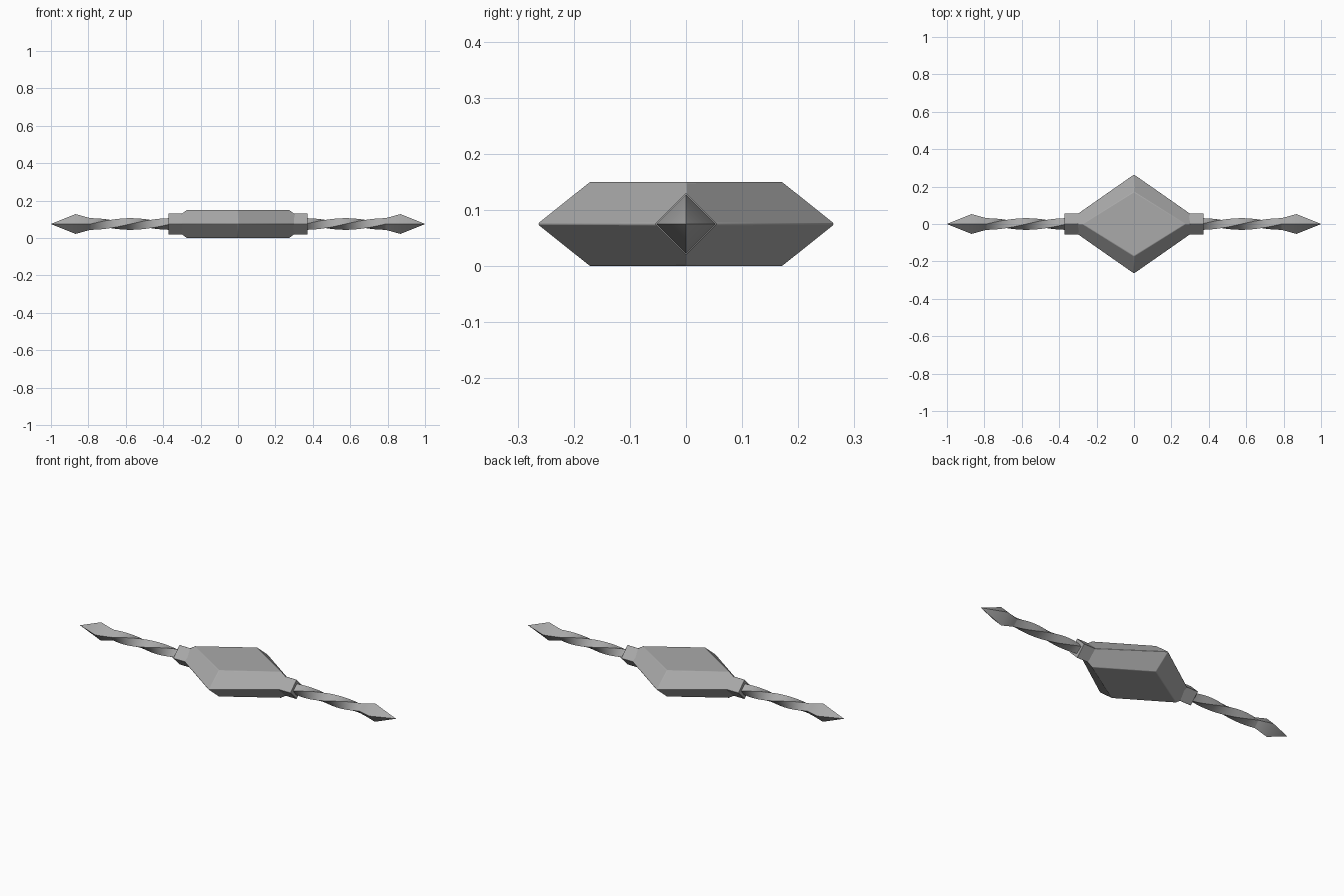
import bpy, bmesh, math
from mathutils import Matrix

if "Cube" in bpy.data.objects:
    bpy.data.objects.remove(bpy.data.objects["Cube"], do_unlink=True)

MID = 0.075  # height of the long axis

steel = bpy.data.materials.new("steel grey")
steel.use_nodes = True
steel.diffuse_color = (0.4, 0.4, 0.4, 1)
steel.node_tree.nodes["Principled BSDF"].inputs["Base Color"].default_value = (0.4, 0.4, 0.4, 1)


def loft(name, rings, bevel=0.0):
    """Skin a list of four-point rings, capping both ends."""
    bm = bmesh.new()
    loops = [[bm.verts.new(p) for p in ring] for ring in rings]
    for a, b in zip(loops, loops[1:]):
        for i in range(4):
            j = (i + 1) % 4
            bm.faces.new((a[i], a[j], b[j], b[i]))
    bm.faces.new(loops[0][::-1])
    bm.faces.new(loops[-1])
    bmesh.ops.remove_doubles(bm, verts=bm.verts, dist=1e-5)
    bmesh.ops.recalc_face_normals(bm, faces=bm.faces)
    me = bpy.data.meshes.new(name)
    bm.to_mesh(me)
    bm.free()
    ob = bpy.data.objects.new(name, me)
    bpy.context.collection.objects.link(ob)
    me.materials.append(steel)
    if bevel:
        mod = ob.modifiers.new("soft edges", "BEVEL")
        mod.width = bevel
        mod.segments = 2
    bpy.ops.object.select_all(action="DESELECT")
    ob.select_set(True)
    bpy.context.view_layer.objects.active = ob
    bpy.ops.object.shade_smooth_by_angle(angle=math.radians(30))
    return ob


def diamond_x(x, r, turn=0.0):
    """Diamond ring across the long axis."""
    return [(x, r * math.cos(turn + k * math.pi / 2),
             MID + r * math.sin(turn + k * math.pi / 2)) for k in range(4)]


def rhombus_z(z, hx, hy):
    return [(hx, 0, z), (0, hy, z), (-hx, 0, z), (0, -hy, z)]


# Faceted centre block
loft("centre_block", [rhombus_z(0, 0.275, 0.172),
                      rhombus_z(MID, 0.38, 0.266),
                      rhombus_z(2 * MID, 0.275, 0.172)], bevel=0.003)

# Both arms are the same part turned half way round
STEPS = 24
X0, X1 = 0.36, 0.79
for side, turn in (("left", 0), ("right", math.pi)):
    shaft = [diamond_x(X0 + (X1 - X0) * i / STEPS, 0.031, -math.pi * i / STEPS)
             for i in range(STEPS + 1)]
    parts = [
        # Square collar gripping the block
        loft(side + "_collar", [diamond_x(0.28, 0.056), diamond_x(0.372, 0.056)], bevel=0.002),
        # Twisted square shaft
        loft(side + "_twisted_shaft", shaft),
        # Four-sided point
        loft(side + "_point", [diamond_x(0.785, 0.031), diamond_x(0.80, 0.034),
                               diamond_x(0.868, 0.053), diamond_x(1.0, 0.0005)]),
    ]
    for ob in parts:
        ob.data.transform(Matrix.Rotation(turn, 4, "Z"))
